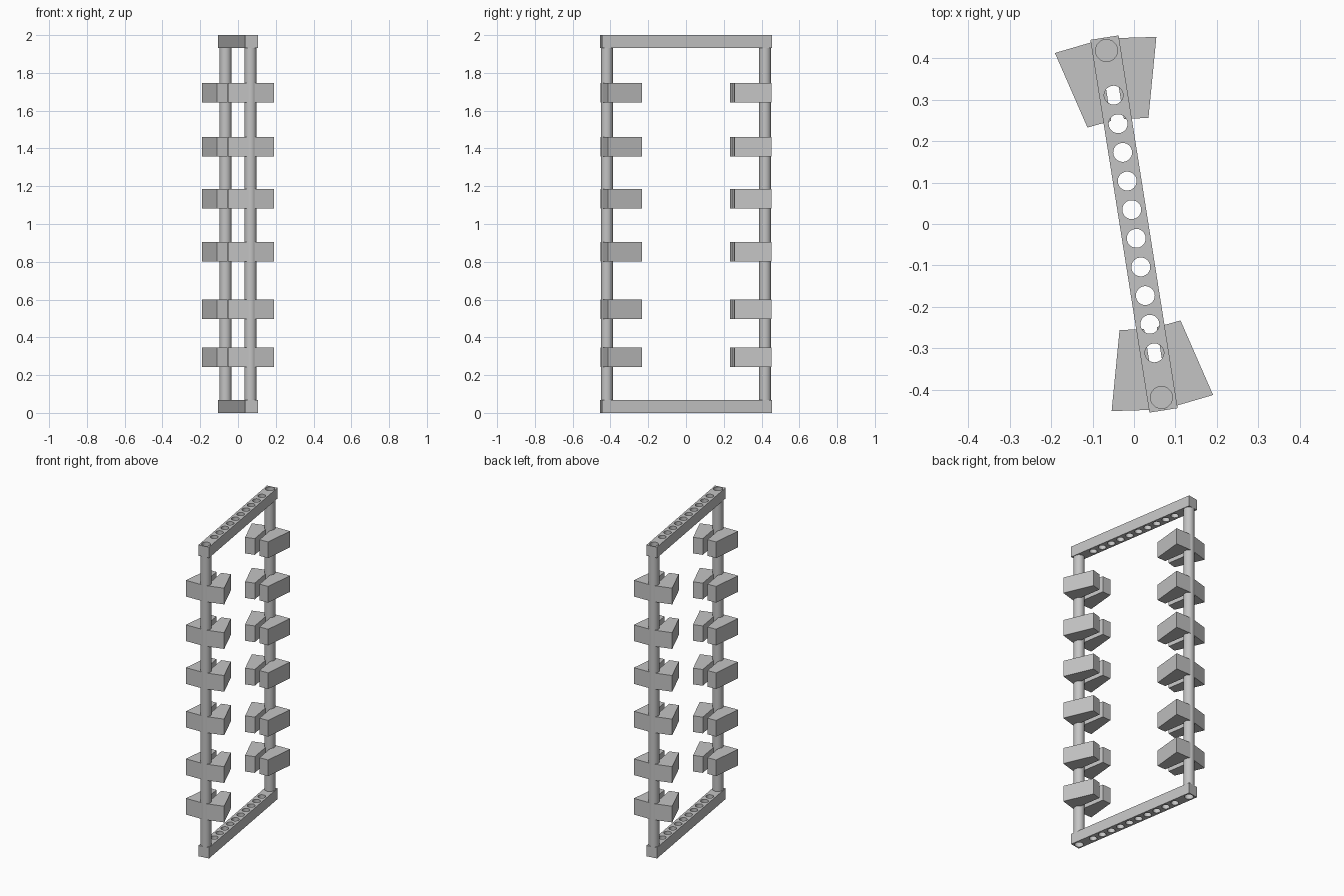
import bpy, bmesh
from math import radians, pi
from mathutils import Matrix

if "Cube" in bpy.data.objects:
    bpy.data.objects.remove(bpy.data.objects["Cube"])

TURN = Matrix.Rotation(radians(9), 4, 'Z')
BAR = 0.069          # bar width and height
POST_Y = 0.424       # post distance from the centre

grey = bpy.data.materials.new("plain grey")
grey.use_nodes = True
grey.diffuse_color = (0.55, 0.55, 0.55, 1)
grey.node_tree.nodes["Principled BSDF"].inputs["Base Color"].default_value = (0.55, 0.55, 0.55, 1)


def make_object(name, bm, matrix=TURN):
    bmesh.ops.recalc_face_normals(bm, faces=bm.faces)
    mesh = bpy.data.meshes.new(name)
    bm.to_mesh(mesh)
    bm.free()
    mesh.materials.append(grey)
    obj = bpy.data.objects.new(name, mesh)
    bpy.context.collection.objects.link(obj)
    obj.matrix_world = matrix
    return obj


def add_cylinder(bm, radius, y, z, depth, sides=32):
    bmesh.ops.create_cone(bm, cap_ends=True, segments=sides, radius1=radius, radius2=radius,
                          depth=depth, matrix=Matrix.Translation((0, y, z)))


def smooth(obj):
    bpy.ops.object.select_all(action='DESELECT')
    obj.select_set(True)
    bpy.context.view_layer.objects.active = obj
    bpy.ops.object.shade_smooth_by_angle(angle=radians(35))


# Cutter: a row of ten holes plus a larger hole over each post
bm = bmesh.new()
for i in range(10):
    add_cylinder(bm, 0.0228, (i - 4.5) * 0.07, 0, 0.2)
for side in (-1, 1):
    add_cylinder(bm, 0.0265, side * POST_Y, 0, 0.2)
cutter = make_object("hole_cutter", bm, Matrix.Identity(4))
cutter.hide_render = True

# Perforated bars at the bottom and top
bm = bmesh.new()
bmesh.ops.create_cube(bm, size=1, matrix=Matrix.Diagonal((BAR, 0.911, BAR, 1)))
bottom = make_object("bottom_bar", bm, Matrix.Identity(4))
cut = bottom.modifiers.new("holes", 'BOOLEAN')
cut.operation = 'DIFFERENCE'
cut.solver = 'EXACT'
cut.object = cutter
bpy.context.view_layer.update()
drilled = bpy.data.meshes.new_from_object(bottom.evaluated_get(bpy.context.evaluated_depsgraph_get()))
bottom.modifiers.clear()
bottom.data = drilled
bpy.data.objects.remove(cutter)
top = bpy.data.objects.new("top_bar", drilled)
bpy.context.collection.objects.link(top)
bottom.matrix_world = Matrix.Translation((0, 0, BAR / 2)) @ TURN
top.matrix_world = Matrix.Translation((0, 0, 2 - BAR / 2)) @ TURN
smooth(bottom)

# Upright posts between the bars
for name, side in (("front_post", -1), ("back_post", 1)):
    bm = bmesh.new()
    add_cylinder(bm, 0.032, side * POST_Y, 1, 2 - 2 * BAR)
    smooth(make_object(name, bm))

# Splayed blocks in pairs, with a slot between them that reaches the post
HALF_BLOCK = [(0.0155, 0.2545), (0.0745, 0.2475), (0.124, 0.4376), (0.0155, 0.4515)]
LEVELS = [0.294, 0.548, 0.854, 1.134, 1.409, 1.695]
HEIGHT = 0.104

for end, turn in (("back", 0), ("front", pi)):
    for level, z in enumerate(LEVELS, 1):
        for side, sign in (("a", 1), ("b", -1)):
            bm = bmesh.new()
            face = bm.faces.new([bm.verts.new((sign * x, y, z - HEIGHT / 2)) for x, y in HALF_BLOCK])
            grown = bmesh.ops.extrude_face_region(bm, geom=[face])["geom"]
            bmesh.ops.translate(bm, vec=(0, 0, HEIGHT),
                                verts=[v for v in grown if isinstance(v, bmesh.types.BMVert)])
            make_object(f"{end}_block_{level}_{side}", bm, TURN @ Matrix.Rotation(turn, 4, 'Z'))
